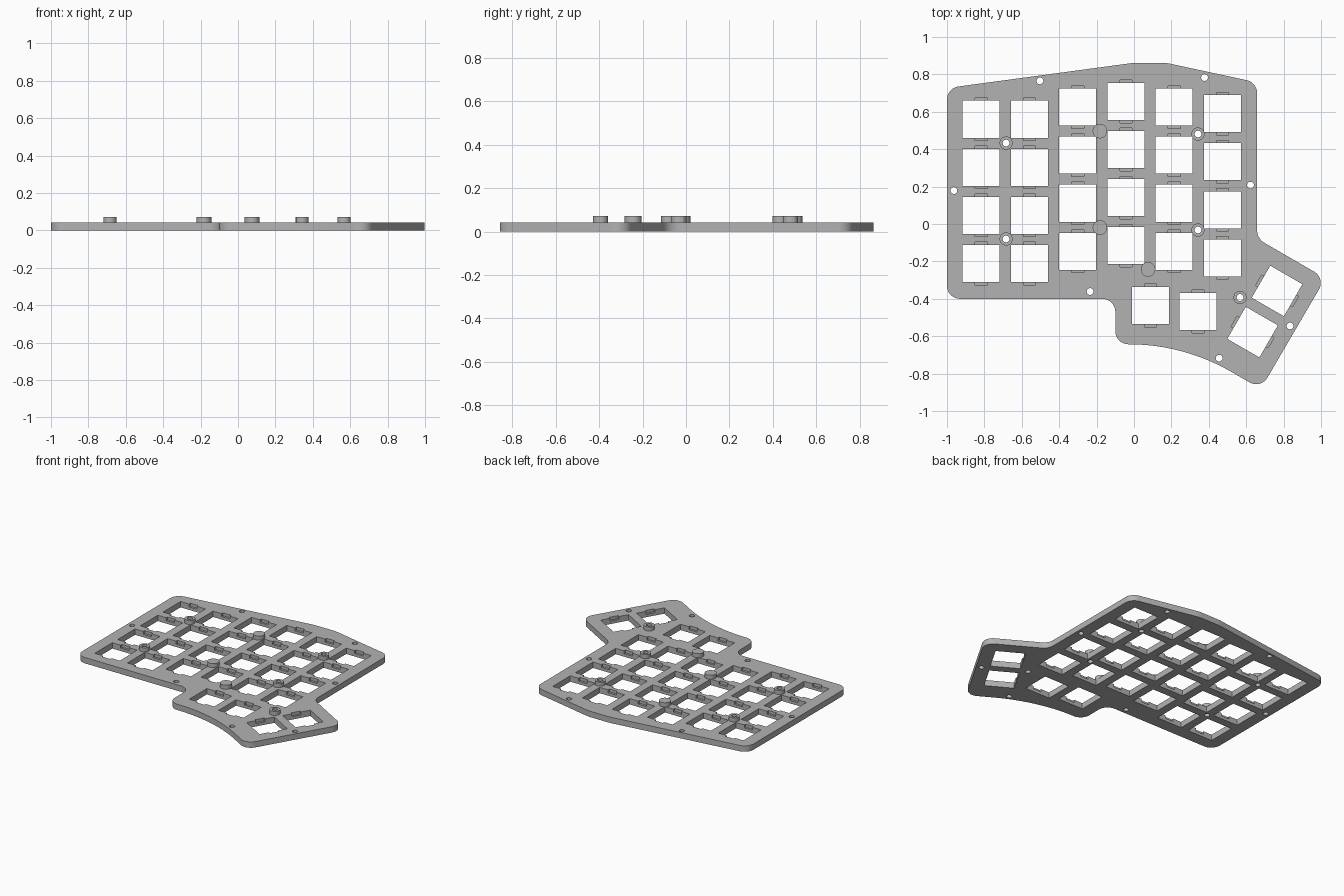
import bpy, bmesh
from math import radians, tan, pi
from mathutils import Vector, Matrix

default = bpy.data.objects.get("Cube")
if default:
    bpy.data.objects.remove(default, do_unlink=True)

THICK, POST_TOP = 0.042, 0.071
KEY, PITCH = 0.198, 0.257

grey = bpy.data.materials.new("plate grey")
grey.use_nodes = True
grey.diffuse_color = (0.45, 0.45, 0.45, 1)
grey.node_tree.nodes["Principled BSDF"].inputs["Base Color"].default_value = (0.45, 0.45, 0.45, 1)


def make(name, bm):
    bmesh.ops.recalc_face_normals(bm, faces=bm.faces)
    mesh = bpy.data.meshes.new(name)
    bm.to_mesh(mesh)
    bm.free()
    mesh.materials.append(grey)
    obj = bpy.data.objects.new(name, mesh)
    bpy.context.collection.objects.link(obj)
    return obj


def box(bm, matrix, center, size):
    m = matrix @ Matrix.Translation(center) @ Matrix.Diagonal((*size, 1))
    bmesh.ops.create_cube(bm, size=1, matrix=m)


def cylinder(bm, x, y, radius, z0, z1):
    bmesh.ops.create_cone(bm, cap_ends=True, segments=32, radius1=radius, radius2=radius,
                          depth=z1 - z0, matrix=Matrix.Translation((x, y, (z0 + z1) / 2)))


def cut(obj, cutters):
    for cutter in cutters:
        mod = obj.modifiers.new("cut", 'BOOLEAN')
        mod.operation, mod.solver, mod.object = 'DIFFERENCE', 'EXACT', cutter
    bpy.context.view_layer.update()
    graph = bpy.context.evaluated_depsgraph_get()
    mesh = bpy.data.meshes.new_from_object(obj.evaluated_get(graph))
    obj.modifiers.clear()
    obj.data = mesh


def rounded(corners):
    """Outline points with every corner replaced by a tangent arc."""
    points = []
    for i, (x, y, r) in enumerate(corners):
        p = Vector((x, y))
        a = (Vector(corners[i - 1][:2]) - p).normalized()
        b = (Vector(corners[(i + 1) % len(corners)][:2]) - p).normalized()
        half = a.angle(b) / 2
        start = p + a * (r / tan(half))
        turn = pi - 2 * half
        side = 1 if a.x * b.y - a.y * b.x < 0 else -1
        center = start + Vector((a.y, -a.x)) * r * side
        steps = 12
        for k in range(steps + 1):
            spin = Matrix.Rotation(side * turn * k / steps, 2)
            points.append(center + spin @ (start - center))
    return points


# Plate outline, counter-clockwise: x, y, corner radius
outline = [(-1, 0.727, 0.07), (-1, -0.4, 0.07), (-0.1, -0.4, 0.07), (-0.1, -0.643, 0.07),
           (0.267, -0.643, 1.1), (0.678, -0.882, 0.07), (1.024, -0.29, 0.07),
           (0.658, -0.078, 0.08), (0.658, 0.757, 0.07), (0.17, 0.862, 0.25), (0, 0.862, 0.25)]
bm = bmesh.new()
face = bm.faces.new([bm.verts.new((p.x, p.y, 0)) for p in rounded(outline)])
top = bmesh.ops.extrude_face_region(bm, geom=[face])["geom"]
bmesh.ops.translate(bm, vec=(0, 0, THICK), verts=[g for g in top if isinstance(g, bmesh.types.BMVert)])
plate = make("switch_plate", bm)

# Key positions: staggered columns plus the thumb cluster (x, y, rotation)
keys = [(-0.817 + 0.258 * col, y - PITCH * row, 0)
        for col, y in enumerate((0.56, 0.56, 0.625, 0.655, 0.625, 0.59)) for row in range(4)]
keys += [(0.088, -0.436, 0), (0.342, -0.468, 0), (0.765, -0.358, 60), (0.634, -0.578, 60)]

hollow_posts = [(-0.684, 0.433), (0.342, 0.481), (-0.684, -0.08), (0.342, -0.032), (0.567, -0.393)]
solid_posts = [(-0.182, 0.497), (-0.182, -0.019), (0.075, -0.243)]
screws = [(-0.503, 0.765), (0.377, 0.783), (-0.963, 0.179), (0.623, 0.208),
          (-0.235, -0.361), (0.455, -0.717), (0.834, -0.545)]

# Through holes, and shallow clip pockets at two opposite edges of each key
holes, pockets = bmesh.new(), bmesh.new()
for x, y, angle in keys:
    m = Matrix.Translation((x, y, 0)) @ Matrix.Rotation(radians(angle), 4, 'Z')
    box(holes, m, (0, 0, 0), (KEY, KEY, 0.4))
    for side in (-1, 1):
        box(pockets, m, (0, side * KEY / 2, THICK), (0.065, 0.03, THICK))
for x, y in hollow_posts + screws:
    cylinder(holes, x, y, 0.018, -0.2, 0.2)
cutters = [make("hole_cutter", holes), make("pocket_cutter", pockets)]
cut(plate, cutters)

# Standing posts on the plate
parts = [plate]
for name, spots, radius in (("hollow_post", hollow_posts, 0.035), ("solid_post", solid_posts, 0.039)):
    bm = bmesh.new()
    for x, y in spots:
        cylinder(bm, x, y, radius, THICK, POST_TOP)
    parts.append(make(name + "s", bm))
cut(parts[1], cutters[:1])

for cutter in cutters:
    bpy.data.objects.remove(cutter, do_unlink=True)

# Smooth the rounded walls, keep hard edges
bpy.ops.object.select_all(action='DESELECT')
for obj in parts:
    obj.select_set(True)
bpy.context.view_layer.objects.active = plate
bpy.ops.object.shade_smooth_by_angle(angle=radians(30))
